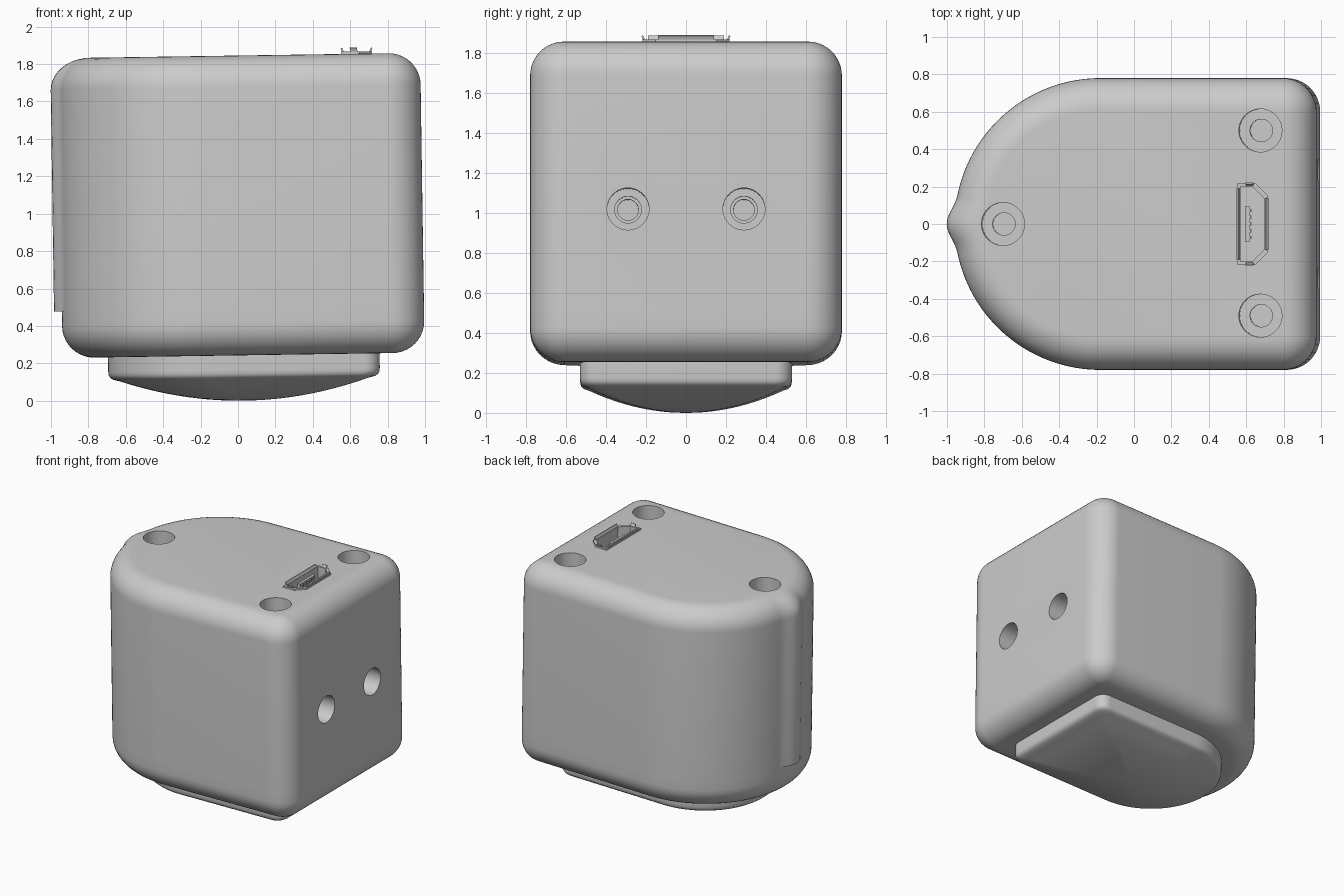
import bpy, bmesh, math
from mathutils import Matrix, Vector

if "Cube" in bpy.data.objects:
    bpy.data.objects.remove(bpy.data.objects["Cube"])

grey = bpy.data.materials.new("light grey")
grey.use_nodes = True
grey.diffuse_color = (0.6, 0.6, 0.6, 1)
grey.node_tree.nodes["Principled BSDF"].inputs["Base Color"].default_value = (0.6, 0.6, 0.6, 1)

# Everything is modelled upright, then leaned slightly by this transform
LEAN = Matrix.Translation((0, 0, 0.2425)) @ Matrix.Rotation(-0.015, 4, "Y")
TOP = 1.603
FILLET = 0.17


def finish(name, bm):
    bmesh.ops.remove_doubles(bm, verts=bm.verts, dist=1e-5)
    bmesh.ops.recalc_face_normals(bm, faces=bm.faces)
    mesh = bpy.data.meshes.new(name)
    bm.to_mesh(mesh)
    bm.free()
    mesh.materials.append(grey)
    obj = bpy.data.objects.new(name, mesh)
    bpy.context.collection.objects.link(obj)
    obj.matrix_world = LEAN
    return obj


def activate(obj):
    bpy.ops.object.select_all(action="DESELECT")
    obj.select_set(True)
    bpy.context.view_layer.objects.active = obj


def smooth(obj, degrees=35):
    activate(obj)
    bpy.ops.object.shade_smooth_by_angle(angle=math.radians(degrees))


def d_outline(left, right, half, corner, inset=0.0, bump=0.0):
    """Round on the left, flat with two rounded corners on the right."""
    pts = []
    for i in range(97):
        a = math.pi / 2 + math.pi * i / 96
        r = half - inset
        t = max(0, 1 - abs(half * math.sin(a)) / 0.15) if math.cos(a) < 0 else 0
        r += bump * t * t * (3 - 2 * t)
        pts.append((left + half + r * math.cos(a), r * math.sin(a)))
    for sign in (-1, 1):
        for i in range(13):
            a = sign * math.pi / 2 * (1 - i / 12 if sign < 0 else i / 12)
            r = corner - inset
            pts.append((right - corner + r * math.cos(a),
                        sign * (half - corner) + r * math.sin(a)))
    return pts


def loft(rings):
    """Skin a stack of (outline, z) rings and cap both ends."""
    bm = bmesh.new()
    loops = [[bm.verts.new((x, y, z)) for x, y in pts] for pts, z in rings]
    n = len(loops[0])
    for low, high in zip(loops, loops[1:]):
        for i in range(n):
            j = (i + 1) % n
            bm.faces.new((low[i], low[j], high[j], high[i]))
    bm.faces.new(loops[0][::-1])
    bm.faces.new(loops[-1])
    return bm


def cut(target, cutter):
    mod = target.modifiers.new("cut", "BOOLEAN")
    mod.operation = "DIFFERENCE"
    mod.solver = "EXACT"
    mod.object = cutter
    activate(target)
    bpy.ops.object.modifier_apply(modifier=mod.name)
    bpy.data.objects.remove(cutter)


def drill(target, mouth, axis, steps):
    """Bore a stepped hole; steps are (radius, depth) pairs."""
    turn = Vector(axis).to_track_quat("Z", "Y").to_matrix().to_4x4()
    for radius, depth in steps:
        bm = bmesh.new()
        place = Matrix.Translation(mouth) @ turn @ Matrix.Translation((0, 0, (0.1 - depth) / 2))
        bmesh.ops.create_cone(bm, cap_ends=True, segments=40, radius1=radius,
                              radius2=radius, depth=depth + 0.1, matrix=place)
        cut(target, finish("drill", bm))


def box(name, centre, size, tilt=(0, 0)):
    bm = bmesh.new()
    place = (Matrix.Translation(centre) @ Matrix.Rotation(tilt[0], 4, "X")
             @ Matrix.Rotation(tilt[1], 4, "Y") @ Matrix.Diagonal((*size, 1)))
    bmesh.ops.create_cube(bm, size=1, matrix=place)
    return finish(name, bm)


# Housing: filleted D shape with a rib on the round side ending above the base
def shell(inset, bump):
    return d_outline(-0.938, 0.998, 0.78, 0.18, inset, bump)


rings = []
steps = [math.pi / 2 * i / 10 for i in range(11)]
for a in steps:
    rings.append((shell(FILLET * (1 - math.sin(a)), 0), FILLET * (1 - math.cos(a))))
RIB_END = 0.25
rings += [(shell(0, 0), RIB_END), (shell(0, 0.042), RIB_END)]
for a in steps:
    rings.append((shell(FILLET * (1 - math.cos(a)), 0.042 * math.cos(a)),
                  TOP - FILLET * (1 - math.sin(a))))
housing = finish("housing", loft(rings))

# Screw wells in the top and mounting holes in the flat side
for x, y in ((0.70, 0.5), (0.70, -0.49), (-0.676, 0)):
    drill(housing, (x, y, TOP), (0, 0, 1), [(0.115, 0.3), (0.06, 0.45)])
for y in (-0.29, 0.29):
    drill(housing, (0.998, y, 0.763), (1, 0, 0), [(0.105, 0.25), (0.067, 0.3), (0.052, 0.4)])


# Socket: rectangle with two chamfered corners
def socket_outline(grow):
    x0, x1, h, c = 0.588 - grow, 0.728 + grow, 0.205 + grow, 0.065
    return [(x0, -h), (x1 - c, -h), (x1, c - h), (x1, h - c), (x1 - c, h), (x0, h)]


cut(housing, finish("socket_pocket", loft([(socket_outline(0), TOP - 0.15),
                                           (socket_outline(0), TOP + 0.1)])))
smooth(housing)
rim = finish("socket_shell", loft([(socket_outline(0.012), TOP - 0.14),
                                   (socket_outline(0.012), TOP + 0.012)]))
cut(rim, finish("shell_pocket", loft([(socket_outline(-0.005), TOP - 0.12),
                                      (socket_outline(-0.005), TOP + 0.1)])))

# Flared lips around the socket, tongue and contacts inside it
LIP = TOP + 0.018
box("socket_lip_long", (0.583, 0, LIP), (0.009, 0.38, 0.03), (0, -0.4))
box("socket_lip_short", (0.734, 0, LIP), (0.009, 0.28, 0.03), (0, 0.4))
for side in (-1, 1):
    box("socket_lip_end", (0.642, side * 0.213, LIP), (0.04, 0.009, 0.03), (-side * 0.4, 0))
box("socket_tongue", (0.63, 0, TOP - 0.065), (0.022, 0.19, 0.12))
for i in range(5):
    box("socket_contact", (0.645, (i - 2) * 0.036, TOP - 0.068), (0.01, 0.018, 0.11))

# Foot: smaller D shape with a shallow domed underside
foot = d_outline(-0.695, 0.757, 0.53, 0.08)
levels = [(s / 12, 0.135 * (s / 12) ** 2) for s in range(1, 12)]
levels += [(0.965, 0.122), (0.987, 0.133), (0.997, 0.147), (1, 0.165), (1, 0.28)]
foot_rings = [([(0.03 + (x - 0.03) * s, y * s) for x, y in foot], z - 0.2425)
              for s, z in levels]
smooth(finish("foot", loft(foot_rings)), 50)
